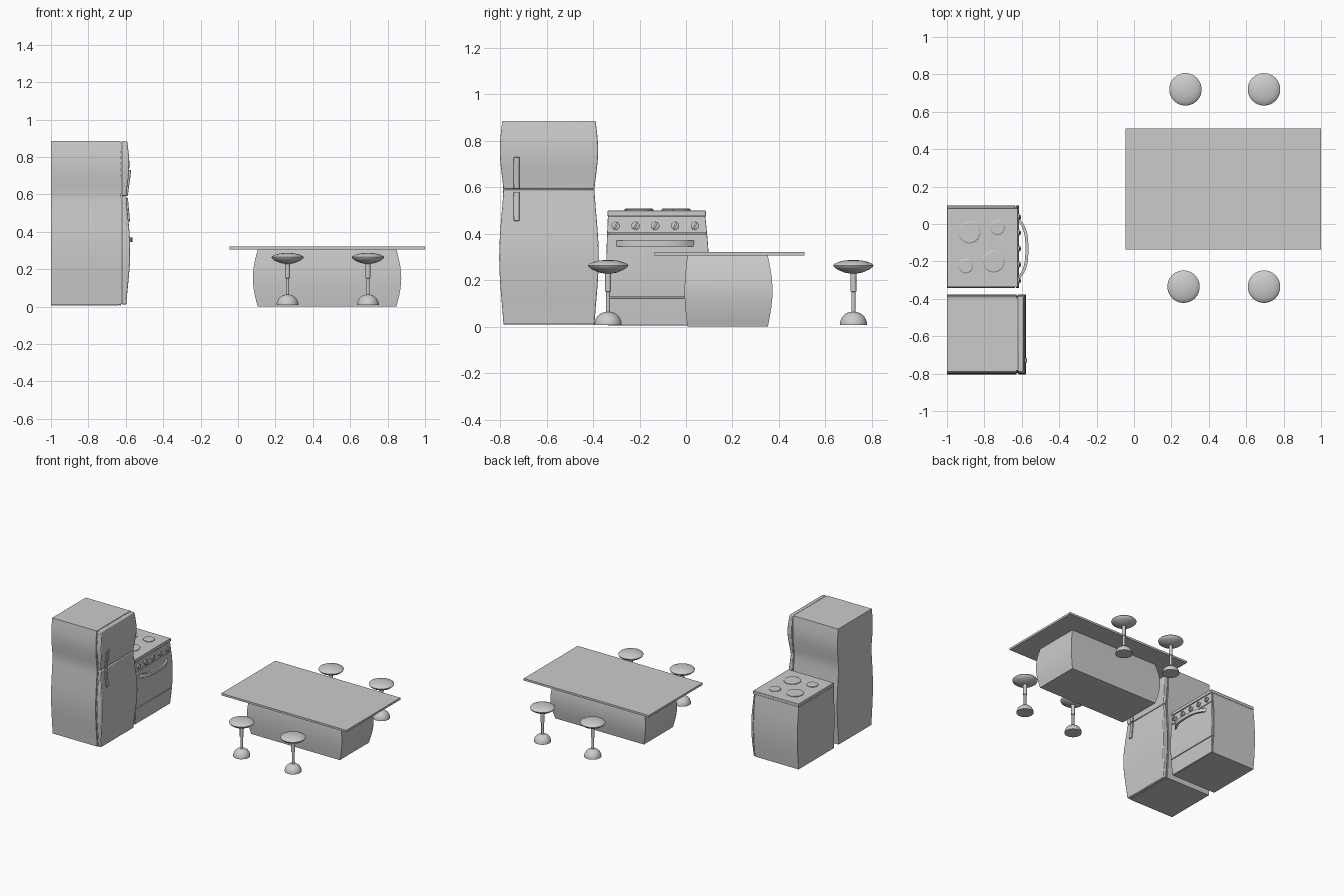
import bpy, bmesh
from math import sin, cos, pi, radians

if "Cube" in bpy.data.objects:
    bpy.data.objects.remove(bpy.data.objects["Cube"])


def finish(name, bm, angle=30, bevel=0.0):
    bmesh.ops.recalc_face_normals(bm, faces=bm.faces[:])
    me = bpy.data.meshes.new(name)
    bm.to_mesh(me)
    bm.free()
    ob = bpy.data.objects.new(name, me)
    bpy.context.collection.objects.link(ob)
    if bevel:
        m = ob.modifiers.new("bevel", 'BEVEL')
        m.width, m.segments, m.limit_method = bevel, 2, 'ANGLE'
        m.angle_limit = radians(50)
    bpy.context.view_layer.objects.active = ob
    ob.select_set(True)
    bpy.ops.object.shade_smooth_by_angle(angle=radians(angle))
    ob.select_set(False)
    return ob


def loft(name, z0, z1, rect, n=1, bevel=0.0):
    """Stack rectangles rect(z) -> (x0, x1, y0, y1) into a closed solid."""
    bm = bmesh.new()
    rings = []
    for i in range(n + 1):
        z = z0 + (z1 - z0) * i / n
        x0, x1, y0, y1 = rect(z)
        rings.append([bm.verts.new(c) for c in
                      ((x0, y0, z), (x1, y0, z), (x1, y1, z), (x0, y1, z))])
    for a, b in zip(rings, rings[1:]):
        for k in range(4):
            bm.faces.new((a[k], a[(k + 1) % 4], b[(k + 1) % 4], b[k]))
    bm.faces.new(rings[0])
    bm.faces.new(rings[-1])
    return finish(name, bm, bevel=bevel)


def box(name, x0, x1, y0, y1, z0, z1, bevel=0.0):
    return loft(name, z0, z1, lambda z: (x0, x1, y0, y1), bevel=bevel)


def lathe(name, profile, loc, sides, axis='Z', angle=40):
    """Revolve (radius, height) points; axis 'X' lays the part on its side."""
    bm = bmesh.new()
    rings = []
    for r, h in profile:
        ring = []
        for k in range(sides):
            a = 2 * pi * (k + 0.5) / sides
            p = (r * cos(a), r * sin(a), h) if axis == 'Z' else (h, r * cos(a), r * sin(a))
            ring.append(bm.verts.new([p[i] + loc[i] for i in range(3)]))
        rings.append(ring)
    for a, b in zip(rings, rings[1:]):
        for k in range(sides):
            bm.faces.new((a[k], a[(k + 1) % sides], b[(k + 1) % sides], b[k]))
    bm.faces.new(rings[0])
    bm.faces.new(rings[-1])
    return finish(name, bm, angle)


def bulge(z, z0, z1):
    s = sin(pi * min(1, max(0, (z - z0) / (z1 - z0))))
    return 0.6 * s + 0.4 * s * s


# Table: flat top on a barrel-sided base
box("table_top", -0.045, 1.0, -0.135, 0.51, 0.305, 0.32)


def table_rect(z):
    b = sin(pi * z / 0.305)
    return 0.105 - 0.026 * b, 0.847 + 0.026 * b, 0.006 - 0.012 * b, 0.352 + 0.02 * b


loft("table_base", 0, 0.305, table_rect, 10)

# Stools
seat = [(0.012, 0.228), (0.04, 0.233), (0.07, 0.246), (0.084, 0.257), (0.087, 0.264),
        (0.082, 0.27), (0.065, 0.278), (0.04, 0.284), (0.012, 0.287)]
stem = [(0.009, 0.055), (0.009, 0.15), (0.013, 0.152), (0.013, 0.232)]
foot = [(0.059, 0.008), (0.059, 0.016), (0.054, 0.032), (0.045, 0.046),
        (0.03, 0.058), (0.012, 0.064)]
for i, (x, y) in enumerate([(0.265, -0.335), (0.695, -0.335), (0.275, 0.72), (0.695, 0.72)]):
    for part, prof, sides in (("seat", seat, 28), ("stem", stem, 14), ("foot", foot, 24)):
        lathe(f"stool_{part}_{i + 1}", prof, (x, y, 0), sides)

# Fridge: wavy cabinet with two doors
WAIST = 0.59


def fridge_wave(z):
    return bulge(z, 0.005, WAIST) * 1.15 if z < WAIST else bulge(z, WAIST, 0.93)


def fridge_rect(x0, x1, front, inset=0.0):
    def rect(z):
        w = fridge_wave(z)
        return (x0, x1 + front * w, -0.785 - 0.016 * w + inset, -0.394 + 0.016 * w - inset)
    return rect


loft("fridge_body", 0.01, 0.885, fridge_rect(-1, -0.628, 0), 28)
loft("fridge_seal", 0.014, 0.881, fridge_rect(-0.63, -0.61, 0, 0.008), 28)
loft("fridge_lower_door", 0.01, WAIST - 0.002, fridge_rect(-0.62, -0.598, 0.019), 18, 0.005)
loft("fridge_upper_door", WAIST + 0.002, 0.885, fridge_rect(-0.62, -0.598, 0.017), 12, 0.005)


# Fridge handles follow the door curve
def handle_rect(z):
    x = -0.598 + 0.018 * fridge_wave(z)
    return x - 0.005, x + 0.009, -0.741, -0.716


loft("fridge_lower_handle", 0.455, 0.58, handle_rect, 6, 0.003)
loft("fridge_upper_handle", 0.592, 0.73, handle_rect, 6, 0.003)


# Stove: bulging body and stacked front panels
def stove_rect(x0, x1, front, inset=0.0):
    def rect(z):
        w = sin(pi * min(1, z / 0.475))
        return x0, x1 + front * w, -0.336 - 0.007 * w + inset, 0.083 + 0.016 * w - inset
    return rect


loft("stove_body", 0.005, 0.475, stove_rect(-1, -0.635, 0), 16)
loft("stove_core", 0.008, 0.475, stove_rect(-0.636, -0.628, 0, 0.005), 16)
for name, z0, z1 in (("stove_drawer", 0.005, 0.123), ("oven_door", 0.127, 0.398),
                     ("control_panel", 0.402, 0.475)):
    loft(name, z0, z1, stove_rect(-0.632, -0.626, 0.012), 8, 0.002)
box("cooktop", -1, -0.62, -0.338, 0.085, 0.475, 0.499, 0.003)

# Burners
for i, (x, y, r) in enumerate([(-0.88, -0.045, 0.06), (-0.73, -0.02, 0.04),
                               (-0.90, -0.225, 0.04), (-0.75, -0.2, 0.06)]):
    lathe(f"burner_{i + 1}", [(r, 0.498), (r, 0.504), (r - 0.006, 0.508)], (x, y, 0), 14, angle=25)

# Knobs with slanted grips
for i in range(5):
    y = -0.302 + 0.085 * i
    lathe(f"knob_{i + 1}", [(0.018, -0.628), (0.018, -0.614), (0.015, -0.612)],
          (0, y, 0.434), 14, 'X')
    grip = box(f"knob_grip_{i + 1}", -0.004, 0.004, -0.004, 0.004, -0.016, 0.016)
    grip.location = (-0.609, y, 0.434)
    grip.rotation_euler = (radians(-25), 0, 0)

# Oven handle: flat bowed bar
bm = bmesh.new()
N = 16
rings = []
for k in range(N + 1):
    t = 2 * k / N - 1
    y, bow = -0.133 + 0.167 * t, (1 - abs(t) ** 3.2)
    outer, inner = -0.618 + 0.053 * bow, -0.632 + 0.051 * bow
    rings.append([bm.verts.new(p) for p in ((inner, y * 0.97 - 0.004, 0.345), (outer, y, 0.345),
                                            (outer, y, 0.37), (inner, y * 0.97 - 0.004, 0.37))])
for a, b in zip(rings, rings[1:]):
    for k in range(4):
        bm.faces.new((a[k], a[(k + 1) % 4], b[(k + 1) % 4], b[k]))
bm.faces.new(rings[0])
bm.faces.new(rings[-1])
finish("oven_handle", bm, 40)
